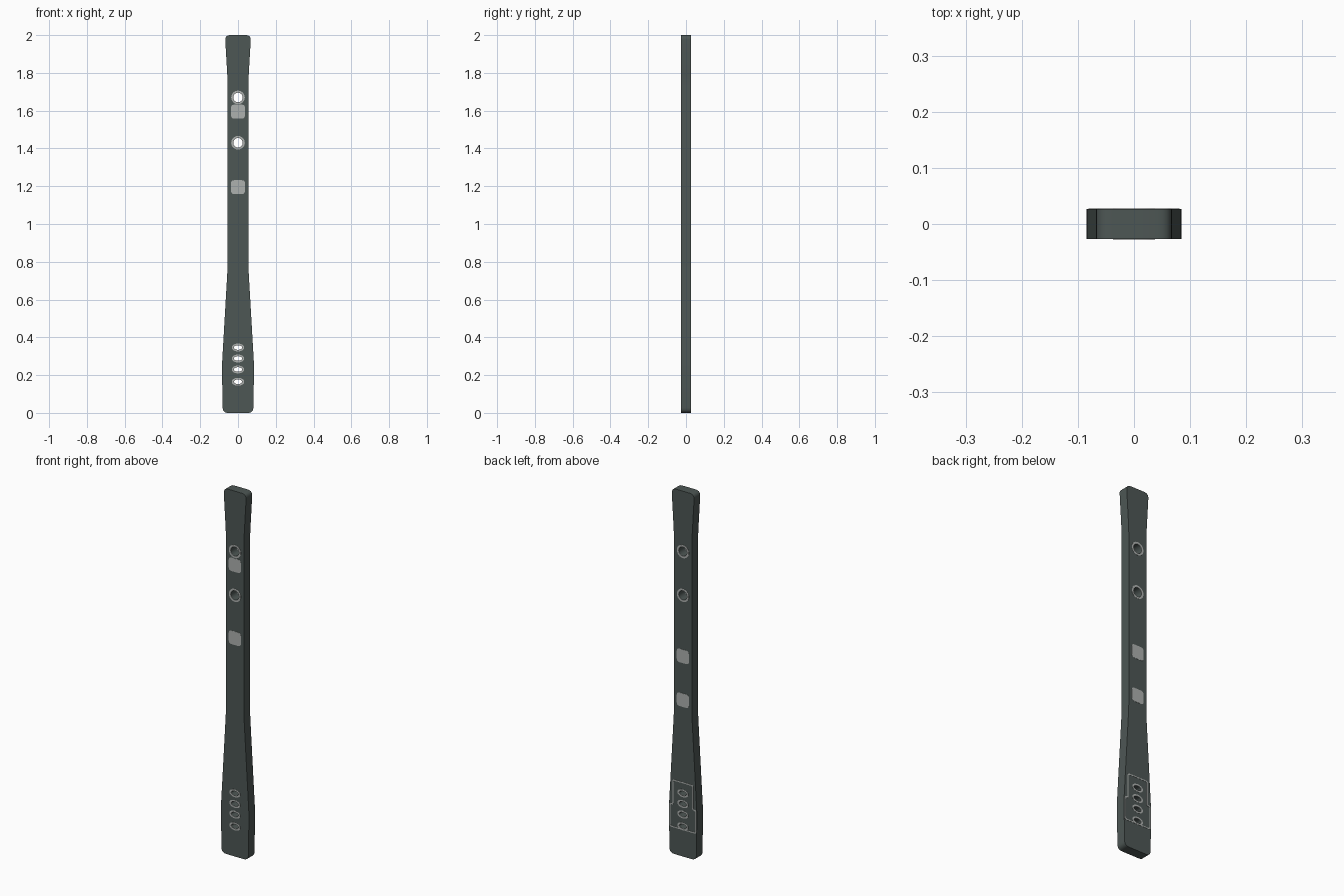
import bpy
import math
from mathutils import Vector

cube = bpy.data.objects.get("Cube")
if cube:
    bpy.data.objects.remove(cube)

HALF = 0.0265   # half thickness of the bar
PLATE = 0.0012  # half thickness of the inlays


def material(name, rgb):
    mat = bpy.data.materials.new(name)
    mat.use_nodes = True
    mat.diffuse_color = (*rgb, 1)
    mat.node_tree.nodes["Principled BSDF"].inputs["Base Color"].default_value = (*rgb, 1)
    return mat


DARK = material("dark slate", (0.075, 0.095, 0.09))
LIGHT = material("light grey", (0.42, 0.44, 0.43))


def ellipse(z, rx, rz, n=32):
    return [(rx * math.cos(math.tau * i / n), z + rz * math.sin(math.tau * i / n))
            for i in range(n)]


def mirrored(side):
    """Close a right-hand outline with its mirror image."""
    return side + [(-x, z) for x, z in reversed(side)]


def rounded(corners, radius, steps=5):
    """Soften each corner of a polygon with a small curve."""
    out = []
    for i, c in enumerate(corners):
        c = Vector(c)
        ends = []
        for other in (corners[i - 1], corners[(i + 1) % len(corners)]):
            edge = Vector(other) - c
            ends.append(c + edge.normalized() * min(radius, edge.length * 0.45))
        for k in range(steps + 1):
            t = k / steps
            out.append(tuple(ends[0] * (1 - t) ** 2 + c * 2 * t * (1 - t) + ends[1] * t * t))
    return out


def slab(name, loops, mat, half, y=0):
    """Extrude flat loops in the XZ plane; inner loops become holes."""
    curve = bpy.data.curves.new(name, "CURVE")
    curve.dimensions = "2D"
    curve.fill_mode = "BOTH"
    curve.extrude = half
    for loop in loops:
        spline = curve.splines.new("POLY")
        spline.points.add(len(loop) - 1)
        for point, (x, z) in zip(spline.points, loop):
            point.co = (x, z, 0, 1)
        spline.use_cyclic_u = True
    curve.materials.append(mat)
    obj = bpy.data.objects.new(name, curve)
    bpy.context.collection.objects.link(obj)
    obj.rotation_euler.x = math.pi / 2
    obj.location.y = y
    bpy.ops.object.select_all(action="DESELECT")
    obj.select_set(True)
    bpy.context.view_layer.objects.active = obj
    bpy.ops.object.convert(target="MESH")
    bpy.ops.object.shade_smooth_by_angle(angle=math.radians(25))


# Through holes: height, radii of the hole and of its rim
holes = [(z, 0.025, 0.025, 0.036, 0.036) for z in (1.67, 1.43)]
holes += [(z, 0.022, 0.012, 0.033, 0.021) for z in (0.165, 0.23, 0.288, 0.346)]

# Flared bar
side = [(0.081, 0), (0.085, 0.25), (0.055, 0.77), (0.055, 1.76), (0.069, 2)]
outline = rounded(mirrored(side), 0.028)
slab("bar", [outline] + [ellipse(z, rx, rz) for z, rx, rz, _, _ in holes], DARK, HALF)

# Rims and square pads on both faces
pads = {"front": (-HALF, (1.595, 1.195)), "back": (HALF, (1.096, 0.856))}
for face, (y, heights) in pads.items():
    for i, (z, rx, rz, ox, oz) in enumerate(holes):
        slab(f"{face}_hole_rim_{i + 1}", [ellipse(z, ox, oz), ellipse(z, rx, rz)],
             LIGHT, PLATE, y)
    for i, z in enumerate(heights):
        square = mirrored([(0.037, z - 0.037), (0.037, z + 0.037)])
        slab(f"{face}_pad_{i + 1}", [rounded(square, 0.018)], LIGHT, PLATE, y)


# Stepped cover seam on the back
def seam(inset):
    edge = [(0.081, 0.145 + inset), (0.081, 0.275 - inset),
            (0.063, 0.275 - inset), (0.063, 0.407 - inset)]
    return rounded(mirrored([(x - inset, z) for x, z in edge]), 0.01)


slab("back_cover_seam", [seam(0), seam(0.006)], LIGHT, PLATE, HALF)
